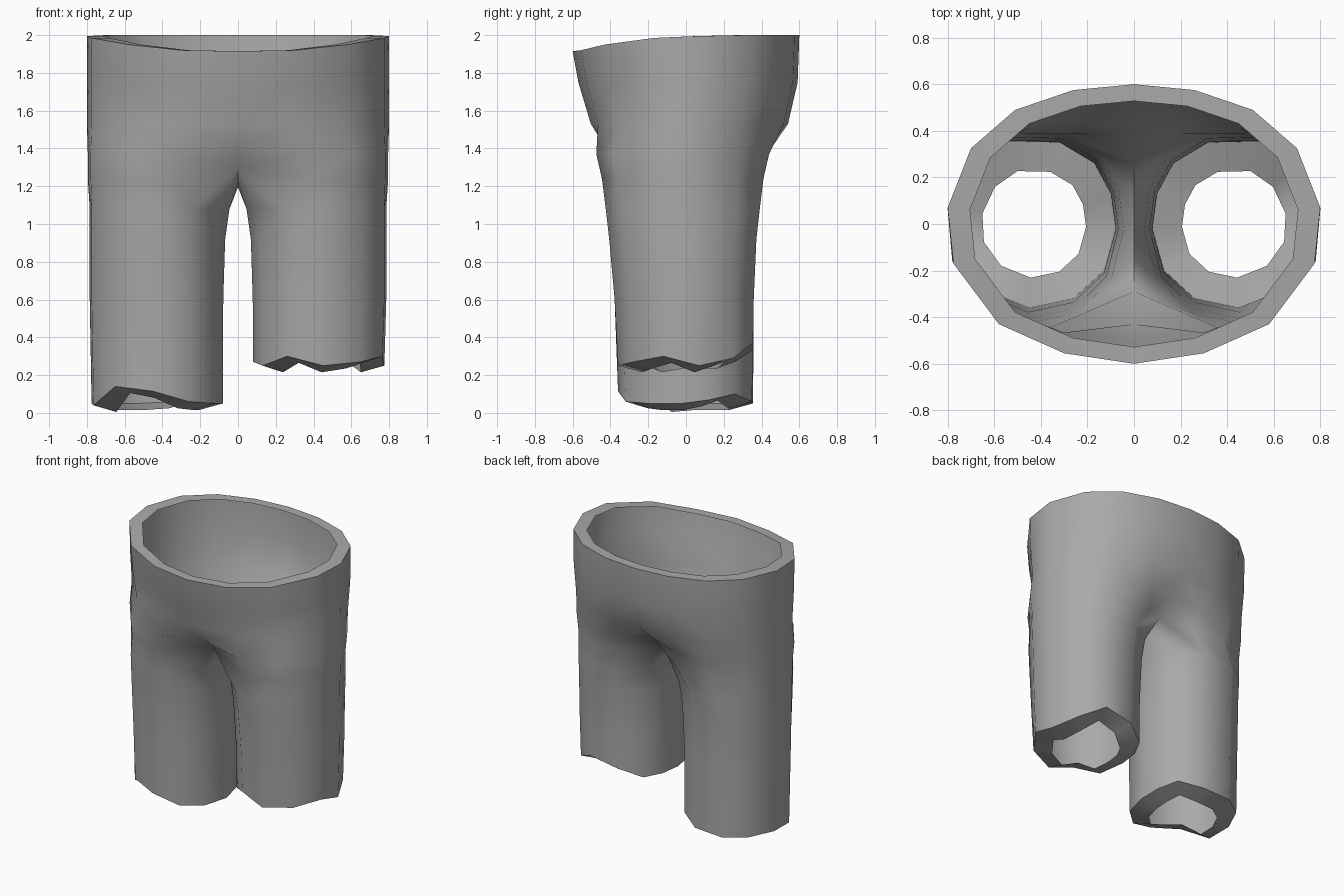
import bpy, bmesh, math

if "Cube" in bpy.data.objects:
    bpy.data.objects.remove(bpy.data.objects["Cube"])

cloth = bpy.data.materials.new("grey cloth")
cloth.diffuse_color = (0.4, 0.4, 0.4, 1)
cloth.use_nodes = True
cloth.node_tree.nodes["Principled BSDF"].inputs["Base Color"].default_value = cloth.diffuse_color

# Half outlines run from back centre round the side to front centre
WAIST = [(0, .6), (.26, .575), (.51, .49), (.7, .325), (.8, .07),
         (.775, -.17), (.58, -.43), (.3, -.555), (0, -.6)]
WAIST_Z = [2, 2, 2, 2, 1.995, 1.985, 1.95, 1.92, 1.915]
HIP = [(0, .4, 1.41), (.2, .43), (.46, .44), (.69, .3), (.795, .07),
       (.78, -.16), (.61, -.39), (.33, -.475), (0, -.43, 1.41)]
# Last three points pass under the crotch
CROTCH = [(0, .27, 1.3), (.19, .385), (.46, .41), (.69, .28), (.795, .07),
          (.78, -.14), (.62, -.36), (.36, -.445), (0, -.29, 1.3),
          (0, -.15, 1.225), (0, 0, 1.195), (0, .14, 1.22)]
LEG = [(.17, .26), (.32, .35), (.54, .355), (.69, .25), (.775, .07), (.765, -.12),
       (.65, -.28), (.45, -.36), (.26, -.32), (.13, -.2), (.08, -.02), (.1, .13)]
# Height, inner x, back and front scale of each leg ring
LEG_LEVELS = [(1.08, .045, 1.1, 1.18), (.92, .068, 1.05, 1.13), (.6, .078, 1.01, 1.05)]
HEMS = {1: [.27, .33, .37, .29, .25, .3, .27, .25, .3, .25, .27, .27],
        -1: [.1, .06, .05, .05, .05, .04, .14, .115, .06, .05, .05, .07]}
HEM_DROP, LEG_MID = .035, .43

bm = bmesh.new()


def ring(points, side):
    return [bm.verts.new((x * side, y, z)) for x, y, z in points]


def bridge(a, b, closed=False):
    n = len(a)
    for i in range(n if closed else n - 1):
        j = (i + 1) % n
        bm.faces.new((a[i], a[j], b[j], b[i]))


def with_height(points, z):
    return [(p[0], p[1], p[2] if len(p) > 2 else z) for p in points]


def leg_ring(z, inner, back, front):
    k = (.785 - inner) / .695
    return [(.785 + (x - .775) * k, y * (back if y > 0 else front), z) for x, y in LEG]


for side in (1, -1):
    # Waist lip, then the body down to the crotch
    body = [[(x * .88, y * .88, z) for (x, y), z in zip(WAIST, WAIST_Z)],
            [(x, y, z) for (x, y), z in zip(WAIST, WAIST_Z)]]
    for z, back, front in ((1.75, .985, .95), (1.53, .9, .84)):
        body.append([(x, y * (back if y > 0 else front), z) for x, y in WAIST])
    body.append(with_height(HIP, 1.37))
    rings = [ring(r, side) for r in body]
    crotch = ring(with_height(CROTCH, 1.24), side)
    rings.append(crotch[:9])
    for a, b in zip(rings, rings[1:]):
        bridge(a, b)

    # Leg tube, torn hem and inward hem lip
    hem = [(x, y, z) for (x, y), z in zip(LEG, HEMS[side])]
    lip = [(LEG_MID + (x - LEG_MID) * .64, y * .64, z - HEM_DROP) for x, y, z in hem]
    legs = [crotch] + [ring(leg_ring(*lv), side) for lv in LEG_LEVELS]
    legs += [ring(hem, side), ring(lip, side)]
    for a, b in zip(legs, legs[1:]):
        bridge(a, b, True)

bmesh.ops.remove_doubles(bm, verts=bm.verts, dist=.0005)
bmesh.ops.recalc_face_normals(bm, faces=bm.faces)
# Outward is the direction of the side faces at the widest point
side_face = max(bm.faces, key=lambda f: f.calc_center_median().x)
if side_face.normal.x < 0:
    bmesh.ops.reverse_faces(bm, faces=bm.faces)

mesh = bpy.data.meshes.new("torn_trousers")
bm.to_mesh(mesh)
bm.free()
mesh.materials.append(cloth)
trousers = bpy.data.objects.new("torn_trousers", mesh)
bpy.context.collection.objects.link(trousers)
bpy.context.view_layer.objects.active = trousers
trousers.select_set(True)
bpy.ops.object.shade_smooth_by_angle(angle=math.radians(55))
